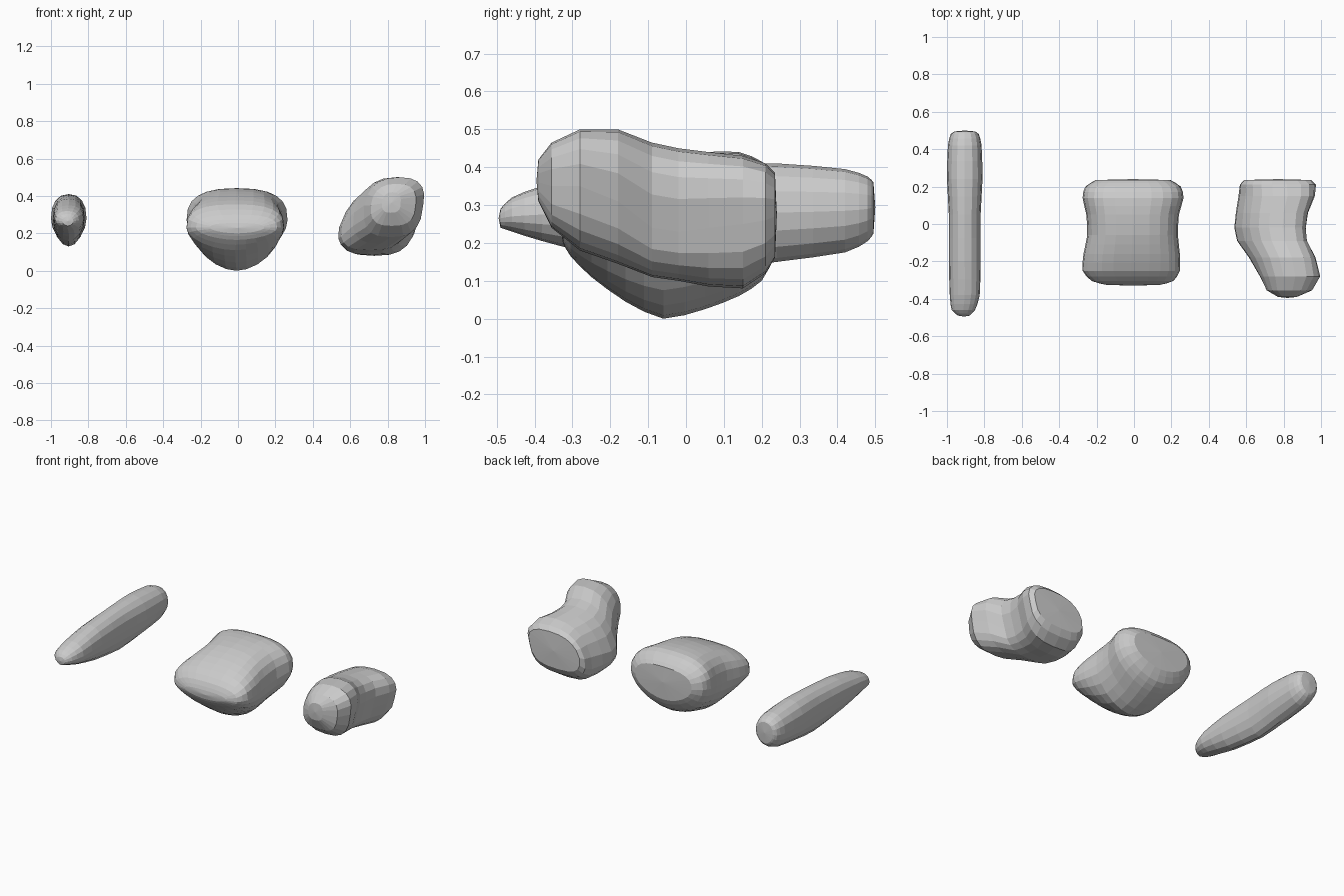
import bpy, bmesh, math


def spline(a, b, c, d, t):
    # Half-strength Catmull-Rom tangents avoid overshoot
    m0, m1 = (c - a) * 0.35, (d - b) * 0.35
    return ((2*t**3 - 3*t**2 + 1) * b + (t**3 - 2*t**2 + t) * m0
            + (-2*t**3 + 3*t**2) * c + (t**3 - t**2) * m1)


def power(v, e):
    return math.copysign(abs(v) ** (2 / e), v)


def loft(name, sections, sides, steps, top_exp, low_exp, low_lean=1.0):
    # section: y, x left, x right, z bottom, z widest, z top, lean
    rows = []
    n = len(sections)
    for i in range(n - 1):
        four = [sections[max(i-1, 0)], sections[i], sections[i+1], sections[min(i+2, n-1)]]
        for k in range(steps):
            rows.append([spline(*v, k / steps) for v in zip(*four)])
    rows.append(sections[-1])
    bm = bmesh.new()
    rings = []
    for y, x0, x1, zb, zw, zt, lean in rows:
        ring = []
        for j in range(sides):
            a = 2 * math.pi * j / sides
            c, s = math.cos(a), math.sin(a)
            e = top_exp if s >= 0 else low_exp
            z = zw + power(s, e) * ((zt - zw) if s >= 0 else (zw - zb))
            k = lean if s >= 0 else lean * low_lean
            x = (x0 + x1) / 2 + power(c, e) * (x1 - x0) / 2 + k * (z - zw)
            ring.append(bm.verts.new((x, y, z)))
        rings.append(ring)
    for r, q in zip(rings, rings[1:]):
        for j in range(sides):
            k = (j + 1) % sides
            bm.faces.new((r[j], r[k], q[k], q[j]))
    # Fan caps on both ends, pushed out very slightly
    for ring, push in ((rings[0], -0.005), (rings[-1], 0.005)):
        cap = bmesh.ops.poke(bm, faces=[bm.faces.new(ring)])
        cap["verts"][0].co.y += push
    bmesh.ops.recalc_face_normals(bm, faces=bm.faces)
    me = bpy.data.meshes.new(name)
    bm.to_mesh(me)
    bm.free()
    bpy.context.collection.objects.link(bpy.data.objects.new(name, me))


# Long narrow stone, tapering to the front
loft("long_stone", [
    (-0.49, -0.94, -0.88, 0.24, 0.265, 0.29, 0),
    (-0.46, -0.975, -0.85, 0.23, 0.27, 0.32, 0),
    (-0.38, -0.985, -0.825, 0.205, 0.275, 0.35, 0),
    (-0.20, -0.99, -0.82, 0.16, 0.28, 0.385, 0),
    (0.05, -0.99, -0.82, 0.13, 0.28, 0.405, 0),
    (0.24, -1.0, -0.81, 0.15, 0.28, 0.41, 0),
    (0.42, -0.995, -0.815, 0.175, 0.285, 0.395, 0),
    (0.48, -0.98, -0.83, 0.205, 0.29, 0.375, 0),
    (0.495, -0.96, -0.85, 0.225, 0.295, 0.36, 0)], 16, 2, 2.3, 1.9)

# Squarish middle stone with a keel-like underside
loft("middle_stone", [
    (-0.325, -0.15, 0.14, 0.20, 0.23, 0.255, 0),
    (-0.305, -0.225, 0.21, 0.165, 0.23, 0.30, 0),
    (-0.25, -0.275, 0.245, 0.11, 0.23, 0.355, 0),
    (-0.16, -0.27, 0.245, 0.045, 0.23, 0.395, 0),
    (-0.06, -0.25, 0.235, 0.0, 0.235, 0.425, 0),
    (0.05, -0.255, 0.24, 0.025, 0.25, 0.44, 0),
    (0.14, -0.275, 0.265, 0.06, 0.27, 0.44, 0),
    (0.20, -0.26, 0.25, 0.10, 0.28, 0.415, 0),
    (0.235, -0.205, 0.195, 0.165, 0.28, 0.375, 0)], 24, 2, 2.7, 1.8)

# Leaning stone with a raised knob at the front and a flat underside
loft("knobbed_stone", [
    (-0.39, 0.77, 0.87, 0.31, 0.36, 0.42, 0.1),
    (-0.355, 0.71, 0.95, 0.24, 0.35, 0.465, 0.15),
    (-0.28, 0.675, 0.99, 0.18, 0.35, 0.50, 0.2),
    (-0.18, 0.62, 0.955, 0.145, 0.31, 0.50, 0.3),
    (-0.09, 0.555, 0.90, 0.11, 0.24, 0.465, 0.35),
    (-0.02, 0.54, 0.895, 0.10, 0.23, 0.45, 0.35),
    (0.06, 0.55, 0.91, 0.085, 0.24, 0.44, 0.35),
    (0.15, 0.565, 0.95, 0.08, 0.25, 0.43, 0.35),
    (0.21, 0.57, 0.96, 0.12, 0.26, 0.41, 0.35),
    (0.235, 0.59, 0.94, 0.16, 0.27, 0.385, 0.35)], 20, 1, 2.5, 2.8, 0.5)
